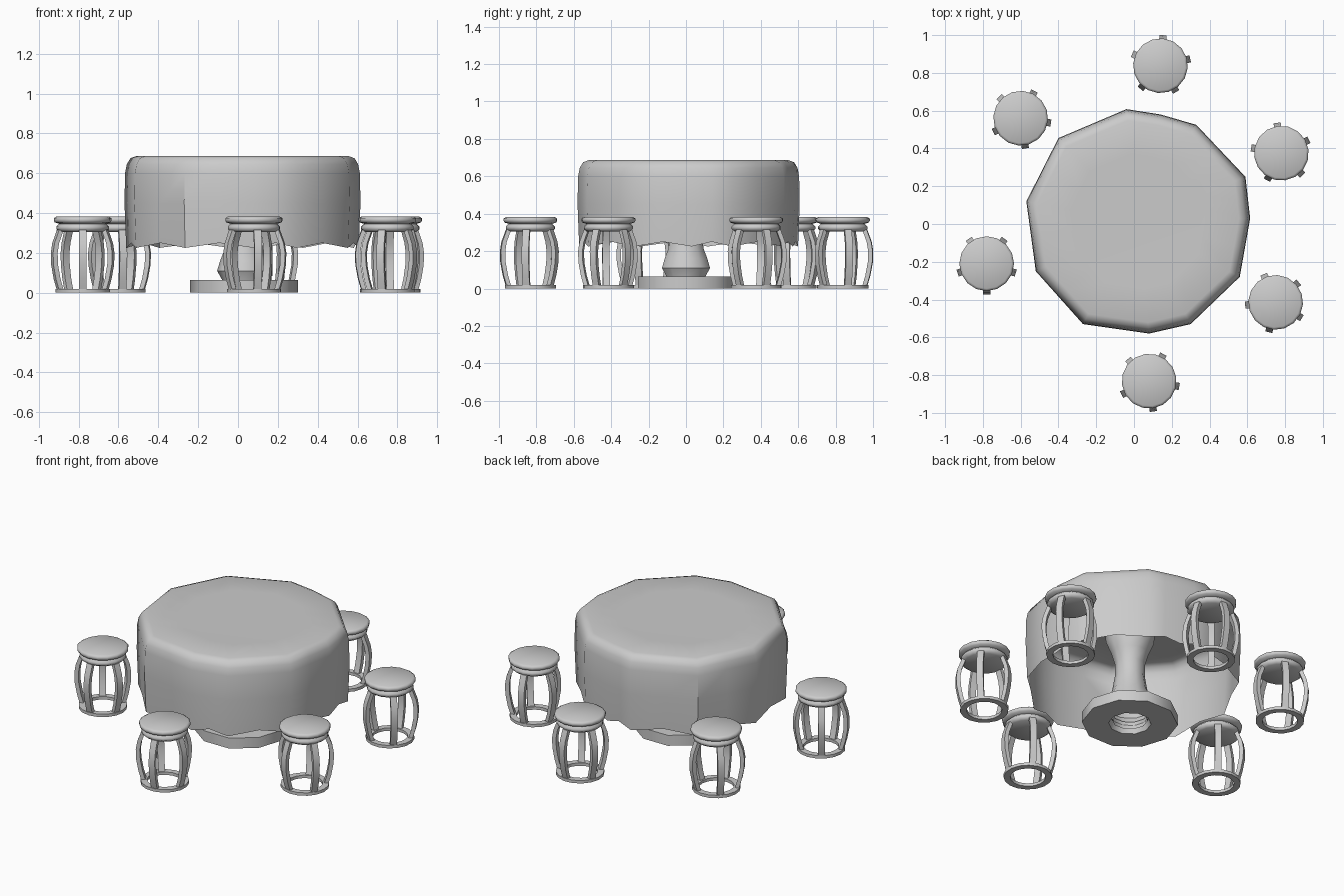
import bpy, bmesh, math
from mathutils import Vector

cube = bpy.data.objects.get("Cube")
if cube:
    bpy.data.objects.remove(cube, do_unlink=True)

grey = bpy.data.materials.new("plain grey")
grey.use_nodes = True
grey.diffuse_color = (0.6, 0.6, 0.6, 1)
grey.node_tree.nodes["Principled BSDF"].inputs["Base Color"].default_value = (0.6, 0.6, 0.6, 1)


def finish(name, bm, angle, location=(0, 0, 0), recalc=True):
    if recalc:
        bmesh.ops.recalc_face_normals(bm, faces=bm.faces)
    mesh = bpy.data.meshes.new(name)
    bm.to_mesh(mesh)
    bm.free()
    mesh.materials.append(grey)
    obj = bpy.data.objects.new(name, mesh)
    obj.location = location
    bpy.context.collection.objects.link(obj)
    bpy.ops.object.select_all(action='DESELECT')
    obj.select_set(True)
    bpy.context.view_layer.objects.active = obj
    bpy.ops.object.shade_smooth_by_angle(angle=math.radians(angle))
    return obj


def loft(bm, rings, closed=False):
    """Skin a list of equally long point rings and return their vertices."""
    rows = [[bm.verts.new(p) for p in ring] for ring in rings]
    pairs = list(zip(rows, rows[1:]))
    if closed:
        pairs.append((rows[-1], rows[0]))
    for a, b in pairs:
        n = len(a)
        for i in range(n):
            j = (i + 1) % n
            bm.faces.new((a[i], a[j], b[j], b[i]))
    return rows


def circle(r, z, n, turn=0):
    return [(r * math.cos(turn + math.tau * i / n), r * math.sin(turn + math.tau * i / n), z)
            for i in range(n)]


def lathe(name, profile, n, location, angle=40, turn=0, caps=True, closed=False):
    bm = bmesh.new()
    rows = loft(bm, [circle(r, z, n, turn) for r, z in profile], closed)
    if caps:
        bm.faces.new(rows[0])
        bm.faces.new(rows[-1])
    return finish(name, bm, angle, location)


# Tablecloth: irregular outline, rounded rim, scalloped hem, open underneath
outline = [Vector(p) for p in (
    (0.615, 0.03), (0.59, 0.25), (0.33, 0.525), (0.14, 0.58), (-0.04, 0.608), (-0.40, 0.455),
    (-0.57, 0.12), (-0.52, -0.25), (-0.27, -0.53), (0.08, -0.58), (0.30, -0.53), (0.56, -0.28))]
points = []
for a, b in zip(outline, outline[1:] + outline[:1]):
    points += [a, (a + b) / 2]
centre = Vector((0.02, 0.01))
rim = [(0.985, None), (1.0, 0.45), (0.995, 0.60), (0.98, 0.645), (0.95, 0.675), (0.90, 0.686), (0.6, 0.684)]
rings = []
for scale, z in rim:
    ring = []
    for i, p in enumerate(points):
        q = centre + (p - centre) * scale
        ring.append((q.x, q.y, z if z else (0.225, 0.25)[i % 2]))
    rings.append(ring)
bm = bmesh.new()
rows = loft(bm, rings)
bm.faces.new(rows[-1])
finish("tablecloth", bm, 40)

# Pedestal foot with an open centre, and the vase-shaped column
foot_centre = (0.03, 0.0, 0)
lathe("pedestal_foot", [(0.12, 0), (0.27, 0), (0.27, 0.065), (0.10, 0.065)], 10,
      foot_centre, caps=False, closed=True)
lathe("pedestal_column", [(0.10, 0.02), (0.11, 0.065), (0.135, 0.11), (0.12, 0.16), (0.10, 0.21),
                          (0.085, 0.30), (0.085, 0.38), (0.105, 0.45), (0.135, 0.52), (0.15, 0.68)],
      10, foot_centre, caps=False)


def leg(name, location, turn):
    """Bowed strip leg with a rectangular section."""
    path = [(0.118, 0.012), (0.135, 0.07), (0.148, 0.14), (0.150, 0.20), (0.142, 0.25), (0.118, 0.315)]
    w, t = 0.019, 0.012
    out = Vector((math.cos(turn), math.sin(turn), 0))
    side = Vector((-out.y, out.x, 0))
    bm = bmesh.new()
    rows = loft(bm, [[out * (r + d) + side * s + Vector((0, 0, z))
                      for d, s in ((-t, -w), (t, -w), (t, w), (-t, w))] for r, z in path])
    bm.faces.new(rows[0])
    bm.faces.new(rows[-1])
    finish(name, bm, 40, location)


# Six barrel stools: position and angle of the first leg
stools = [(0.14, 0.838, 85), (-0.60, 0.56, 63), (0.78, 0.375, 98),
          (-0.78, -0.21, -90), (0.75, -0.415, 41), (0.08, -0.832, -82)]
for k, (x, y, deg) in enumerate(stools, 1):
    spot = (x, y, 0)
    turn = math.radians(deg)
    lathe(f"stool_{k}_seat", [(0.115, 0.305), (0.132, 0.318), (0.132, 0.332), (0.118, 0.346),
                              (0.140, 0.353), (0.145, 0.362), (0.145, 0.374), (0.132, 0.382)],
          16, spot, angle=60, turn=turn)
    lathe(f"stool_{k}_foot_ring", [(0.10, 0), (0.137, 0), (0.137, 0.018), (0.10, 0.018)],
          16, spot, turn=turn, caps=False, closed=True)
    for i in range(5):
        leg(f"stool_{k}_leg_{i + 1}", spot, turn + math.tau * i / 5)
